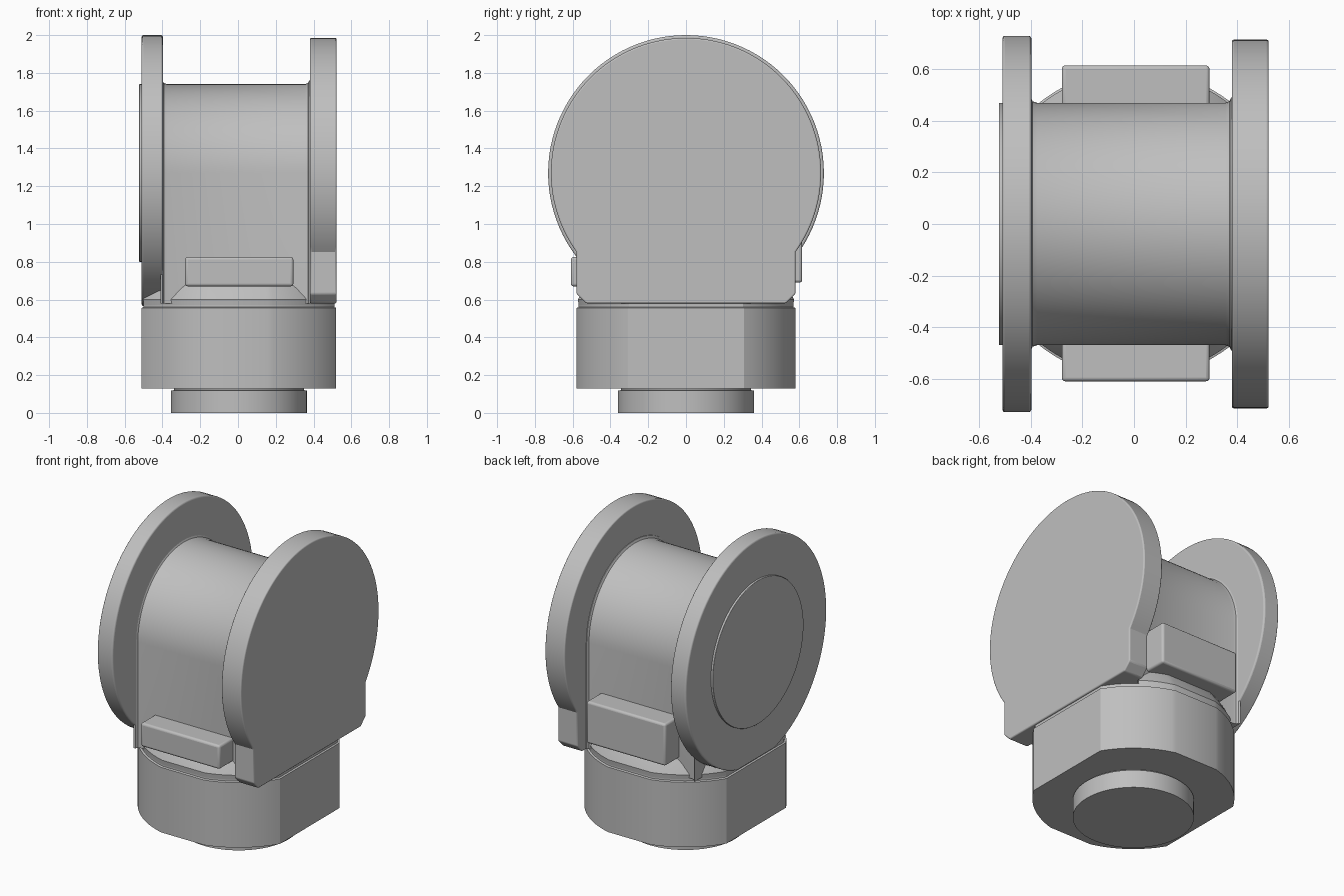
import bpy, bmesh, math

cube = bpy.data.objects.get("Cube")
if cube:
    bpy.data.objects.remove(cube, do_unlink=True)

# One matte grey for the whole casting
grey = bpy.data.materials.new("light grey")
grey.use_nodes = True
COLOUR = (0.52, 0.52, 0.52, 1)
grey.diffuse_color = COLOUR
grey.node_tree.nodes["Principled BSDF"].inputs["Base Color"].default_value = COLOUR

AXIS_Z = 1.27  # height of the horizontal barrel axis


def loft(name, sections, axis, bevel=0.0):
    """Skin equal-length 2D outlines placed along an axis ('X' or 'Z')."""
    bm = bmesh.new()
    rings = []
    for at, outline in sections:
        rings.append([bm.verts.new((at, a, b) if axis == "X" else (a, b, at))
                      for a, b in outline])
    for low, high in zip(rings, rings[1:]):
        for i in range(len(low)):
            j = (i + 1) % len(low)
            bm.faces.new((low[i], low[j], high[j], high[i]))
    bm.faces.new(rings[0][::-1])
    bm.faces.new(rings[-1])
    bmesh.ops.recalc_face_normals(bm, faces=bm.faces[:])
    mesh = bpy.data.meshes.new(name)
    bm.to_mesh(mesh)
    bm.free()
    mesh.materials.append(grey)
    obj = bpy.data.objects.new(name, mesh)
    bpy.context.collection.objects.link(obj)
    bpy.ops.object.select_all(action="DESELECT")
    obj.select_set(True)
    bpy.context.view_layer.objects.active = obj
    if bevel:
        mod = obj.modifiers.new("soft_edges", "BEVEL")
        mod.width = bevel
        mod.segments = 3
        mod.limit_method = "ANGLE"
        mod.angle_limit = math.radians(35)
    bpy.ops.object.shade_smooth_by_angle(angle=math.radians(32))
    return obj


def arc(r, start, end, n, cx=0.0, cy=0.0):
    return [(cx + r * math.cos(start + (end - start) * i / n),
             cy + r * math.sin(start + (end - start) * i / n)) for i in range(n + 1)]


def circle(r, n=96, cx=0.0, cy=0.0):
    return arc(r, 0, math.tau, n, cx, cy)[:-1]


def flatted(r, x_half, y_half, cx=0.005):
    """Round outline with four flats where a box cuts it."""
    ax, ay = math.acos(x_half / r), math.asin(min(1, y_half / r))
    pts = []
    for k, (sx, sy) in enumerate([(1, 1), (-1, 1), (-1, -1), (1, -1)]):
        corner = [(cx + sx * x, sy * y) for x, y in arc(r, ax, ay, 16)]
        pts += corner[::-1] if k % 2 else corner
    return pts


def arch(r, foot):
    """Half round top on straight sides."""
    return [(r, foot)] + arc(r, 0, math.pi, 48, 0, AXIS_Z) + [(-r, foot)]


# Foot spigot with a narrow neck into the base
loft("foot_spigot", [(0, circle(0.36, cx=0.005)), (0.118, circle(0.36, cx=0.005)),
                     (0.12, circle(0.345, cx=0.005)), (0.14, circle(0.345, cx=0.005))], "Z")

# Base with flats, shallow groove and a rounded shoulder
outer = flatted(0.60, 0.515, 0.58)
inner = flatted(0.588, 0.505, 0.568)
loft("base", [(0.13, outer), (0.556, outer), (0.56, inner), (0.572, inner)], "Z")
loft("shoulder", [(0.57, inner), (0.60, flatted(0.592, 0.507, 0.572)),
                  (0.66, flatted(0.56, 0.503, 0.54)), (0.73, flatted(0.515, 0.49, 0.485))], "Z")

# Barrel with flared ends meeting the flanges
loft("barrel", [(-0.41, arch(0.495, 0.58)), (-0.40, arch(0.49, 0.58)),
                (-0.393, arch(0.476, 0.58)), (-0.375, arch(0.47, 0.58)),
                (0.355, arch(0.47, 0.58)), (0.37, arch(0.476, 0.58)),
                (0.377, arch(0.49, 0.58)), (0.40, arch(0.495, 0.58))], "X")

# Round flange and its thin cover
a = math.asin((AXIS_Z - 0.565) / 0.73)
round_outline = arc(0.73, -a, math.pi + a, 96, 0, AXIS_Z)
loft("round_flange", [(-0.51, round_outline), (-0.398, round_outline)], "X", 0.01)
cover = circle(0.47, cy=AXIS_Z)
loft("flange_cover", [(-0.524, cover), (-0.50, cover)], "X", 0.003)

# Footed flange: round plate running down into a square foot with chamfers
b = math.acos(0.58 / 0.715)
foot_outline = ([(0.53, 0.58), (0.58, 0.63)]
                + arc(0.715, -b, math.pi + b, 96, 0, AXIS_Z)
                + [(-0.58, 0.63), (-0.53, 0.58)])
loft("footed_flange", [(0.38, foot_outline), (0.522, foot_outline)], "X", 0.008)

# Raised pads on the front and back of the barrel
for name, y0, y1, z0, z1 in [("front_pad", -0.61, -0.42, 0.67, 0.825),
                             ("back_pad", 0.42, 0.615, 0.69, 0.965)]:
    pad = [(y0, z0), (y1, z0), (y1, z1), (y0, z1)]
    loft(name, [(-0.28, pad), (0.293, pad)], "X", 0.014)
